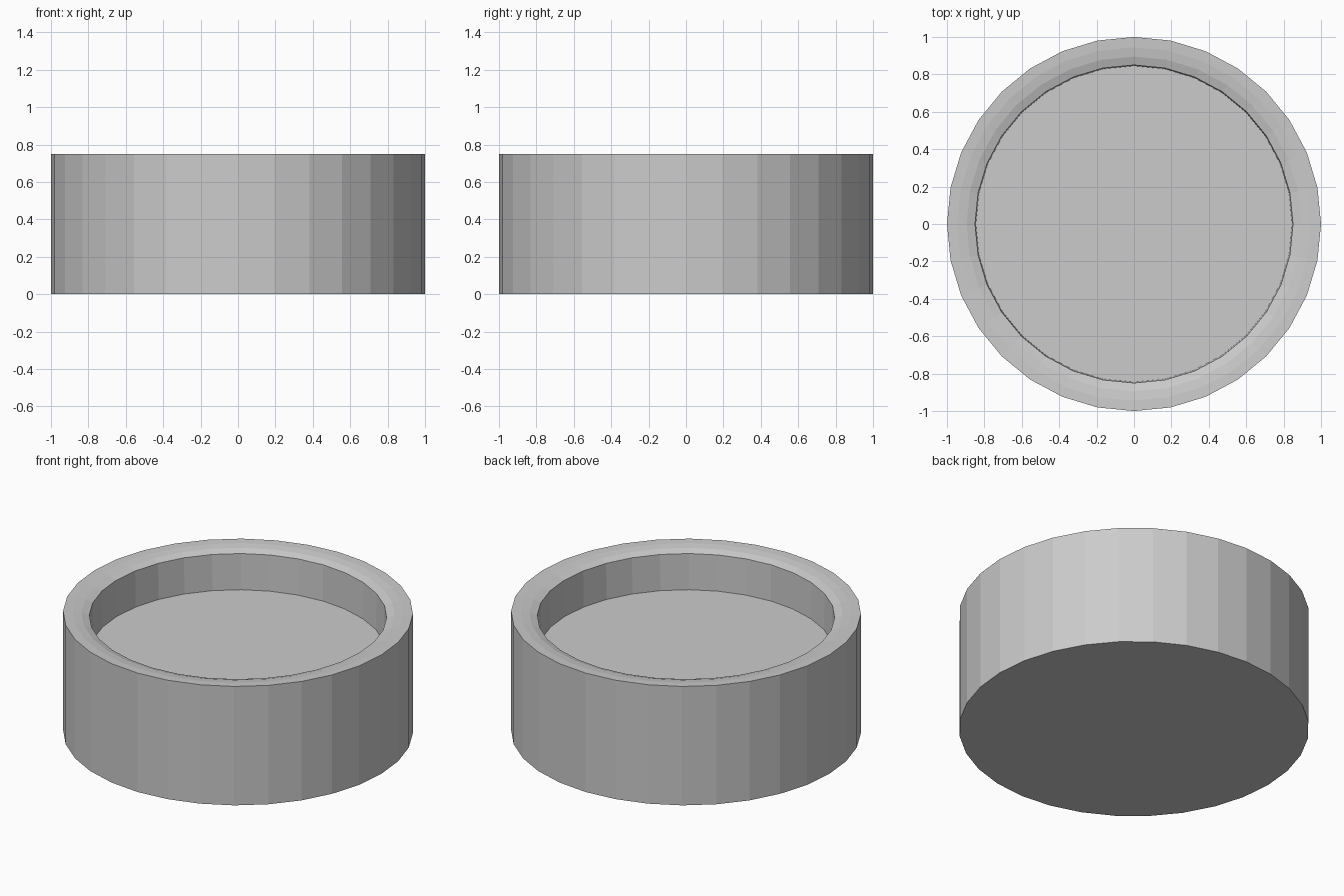
import bpy, bmesh
from math import cos, sin, tau

if "Cube" in bpy.data.objects:
    bpy.data.objects.remove(bpy.data.objects["Cube"])

SIDES = 32

# Cross-section (radius, height): base edge, outer wall, sloping rim, recess wall, floor edge
PROFILE = [(1.0, 0.0), (1.0, 0.75), (0.945, 0.748), (0.895, 0.741), (0.85, 0.726), (0.845, 0.5)]


def lathe(name, profile):
    bm = bmesh.new()
    rings = [[bm.verts.new((r * cos(tau * i / SIDES), r * sin(tau * i / SIDES), z))
              for i in range(SIDES)] for r, z in profile]
    for low, high in zip(rings, rings[1:]):
        for i in range(SIDES):
            j = (i + 1) % SIDES
            bm.faces.new((low[i], low[j], high[j], high[i]))
    # Close the underside and the recessed floor
    bm.faces.new(rings[0][::-1])
    bm.faces.new(rings[-1])
    bmesh.ops.recalc_face_normals(bm, faces=bm.faces)
    mesh = bpy.data.meshes.new(name)
    bm.to_mesh(mesh)
    bm.free()
    obj = bpy.data.objects.new(name, mesh)
    bpy.context.collection.objects.link(obj)
    return obj


# Round dish with flat facets
lathe("round_dish", PROFILE)
